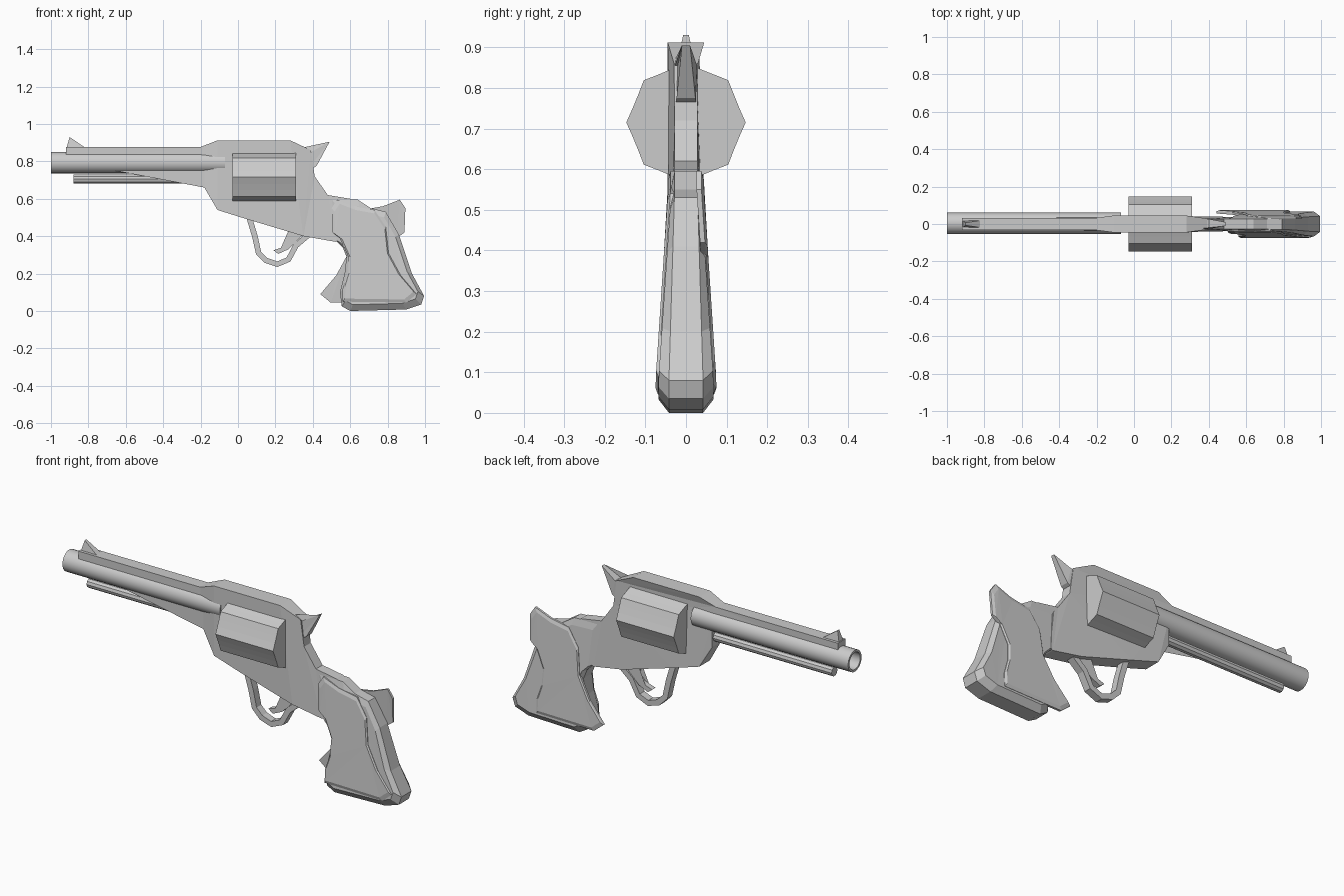
import bpy, bmesh, math
from mathutils import Vector

cube = bpy.data.objects.get("Cube")
if cube:
    bpy.data.objects.remove(cube)

steel = bpy.data.materials.new("plain_grey")
steel.use_nodes = True
GREY = (0.6, 0.6, 0.6, 1)
steel.diffuse_color = GREY
steel.node_tree.nodes["Principled BSDF"].inputs["Base Color"].default_value = GREY


def finish(name, bm, smooth=False):
    bmesh.ops.recalc_face_normals(bm, faces=bm.faces)
    mesh = bpy.data.meshes.new(name)
    bm.to_mesh(mesh)
    bm.free()
    mesh.materials.append(steel)
    obj = bpy.data.objects.new(name, mesh)
    bpy.context.collection.objects.link(obj)
    if smooth:
        bpy.ops.object.select_all(action='DESELECT')
        obj.select_set(True)
        bpy.context.view_layer.objects.active = obj
        bpy.ops.object.shade_smooth_by_angle(angle=math.radians(35))
    return obj


def loft(name, rings, smooth=False):
    """Join rings of points in order and cap both ends."""
    bm = bmesh.new()
    loops = [[bm.verts.new(p) for p in ring] for ring in rings]
    n = len(loops[0])
    for a, b in zip(loops, loops[1:]):
        for i in range(n):
            j = (i + 1) % n
            bm.faces.new((a[i], a[j], b[j], b[i]))
    caps = [bm.faces.new(loops[0]), bm.faces.new(loops[-1])]
    bmesh.ops.triangulate(bm, faces=caps)
    return finish(name, bm, smooth)


def plate(name, outline, width):
    """Side outline in x, z, with half thickness width(x, z)."""
    return loft(name, [[(x, s * width(x, z), z) for x, z in outline] for s in (-1, 1)])


def turned(name, stations, y, z, radii, smooth=False):
    """Round part along x; stations are (x, scale), radii go round the section."""
    n = len(radii)
    rings = [[(x, y + k * r * math.cos(math.tau * i / n), z + k * r * math.sin(math.tau * i / n))
              for i, r in enumerate(radii)] for x, k in stations]
    return loft(name, rings, smooth)


def ramp(v, v0, v1, a, b):
    t = min(1, max(0, (v - v0) / (v1 - v0)))
    return a + (b - a) * t


# Frame with the rib above the barrel
def frame_width(x, z):
    if x < 0:
        return ramp(x, -0.2, -0.11, 0.033, 0.045)
    return ramp(x, 0.28, 0.4, 0.045, 0.028 if z > 0.5 else 0.038)


plate("frame", [
    (-0.92, 0.8), (-0.92, 0.877), (-0.2, 0.877), (-0.11, 0.912), (0.28, 0.912),
    (0.39, 0.86), (0.41, 0.72), (0.48, 0.62), (0.6, 0.6), (0.7, 0.54), (0.6, 0.4),
    (0.52, 0.37), (0.35, 0.4), (0.05, 0.49), (-0.11, 0.54), (-0.18, 0.66), (-0.18, 0.8),
], frame_width)

# Barrel with open bore, and the rod below it
turned("barrel", [(-0.07, 1), (-1, 1), (-1, 0.8), (-0.6, 0.8)], 0.004, 0.793, [0.057] * 24, True)
turned("ejector_rod", [(-0.88, 1), (-0.1, 1)], 0.004, 0.705, [0.025] * 10, True)

# Fluted cylinder: eight lobes with a valley between each pair
turned("cylinder", [(-0.03, 1), (0.31, 1)], 0, 0.715, [0.147, 0.136, 0.136] * 8)

# Front sight and hammer
plate("front_sight", [(-0.92, 0.86), (-0.9, 0.93), (-0.82, 0.875), (-0.82, 0.86)],
      lambda x, z: ramp(z, 0.87, 0.93, 0.02, 0.007))
plate("hammer", [(0.33, 0.87), (0.4, 0.855), (0.49, 0.905), (0.42, 0.775), (0.36, 0.74)],
      lambda x, z: ramp(x, 0.4, 0.49, 0.027, 0.01))

# Trigger and its guard
guard_path = [(0.06, 0.5), (0.09, 0.4), (0.11, 0.31), (0.15, 0.27), (0.21, 0.25),
              (0.27, 0.275), (0.31, 0.35), (0.38, 0.41)]
rings = []
for i, (x, z) in enumerate(guard_path):
    p = Vector(guard_path[max(i - 1, 0)])
    q = Vector(guard_path[min(i + 1, len(guard_path) - 1)])
    t = (q - p).normalized() * 0.015
    rings.append([(x - a * t.y, y, z + a * t.x)
                  for a, y in ((-1, -0.02), (1, -0.02), (1, 0.02), (-1, 0.02))])
loft("trigger_guard", rings)
plate("trigger", [(0.27, 0.43), (0.28, 0.38), (0.25, 0.345), (0.19, 0.325), (0.215, 0.305),
                  (0.27, 0.33), (0.31, 0.38), (0.35, 0.41)], lambda x, z: 0.014)

# Grip core with chamfered straps
core = [(0.5, 0.6), (0.64, 0.595), (0.71, 0.55), (0.79, 0.53), (0.86, 0.41), (0.93, 0.2),
        (0.995, 0.08), (0.98, 0.035), (0.9, 0.008), (0.6, 0), (0.555, 0.025), (0.545, 0.1),
        (0.57, 0.2), (0.58, 0.29), (0.56, 0.34), (0.52, 0.38)]
mid = Vector((0.72, 0.28))


def core_ring(side, scale, top, bottom):
    ring = []
    for p in core:
        x, z = mid + (Vector(p) - mid) * scale
        ring.append((x, side * ramp(z, 0.08, 0.55, bottom, top), z))
    return ring


loft("grip_core", [core_ring(-1, 0.88, 0.036, 0.068), core_ring(-1, 1, 0.028, 0.042),
                   core_ring(1, 1, 0.028, 0.042), core_ring(1, 0.88, 0.036, 0.068)])

# Grip panels: the same shape turned half a circle for the other side
panel = [(0.5, 0.55), (0.53, 0.595), (0.62, 0.56), (0.73, 0.54), (0.79, 0.45), (0.805, 0.31),
         (0.87, 0.19), (0.955, 0.09), (0.9, 0.045), (0.56, 0.05), (0.56, 0.12), (0.585, 0.2),
         (0.59, 0.29), (0.545, 0.39), (0.505, 0.42)]
for name, turn in (("right_grip_panel", 1), ("left_grip_panel", -1)):
    rings = []
    for grow, lift in ((1, -0.012), (1, 0), (0.93, 0.006)):
        ring = []
        for p in panel:
            x, z = mid + (Vector(p) - mid) * grow
            y = -turn * (ramp(z, 0.08, 0.55, 0.069, 0.038) + lift)
            ring.append((x if turn == 1 else 1.395 - x, y, z))
        rings.append(ring)
    loft(name, rings)
